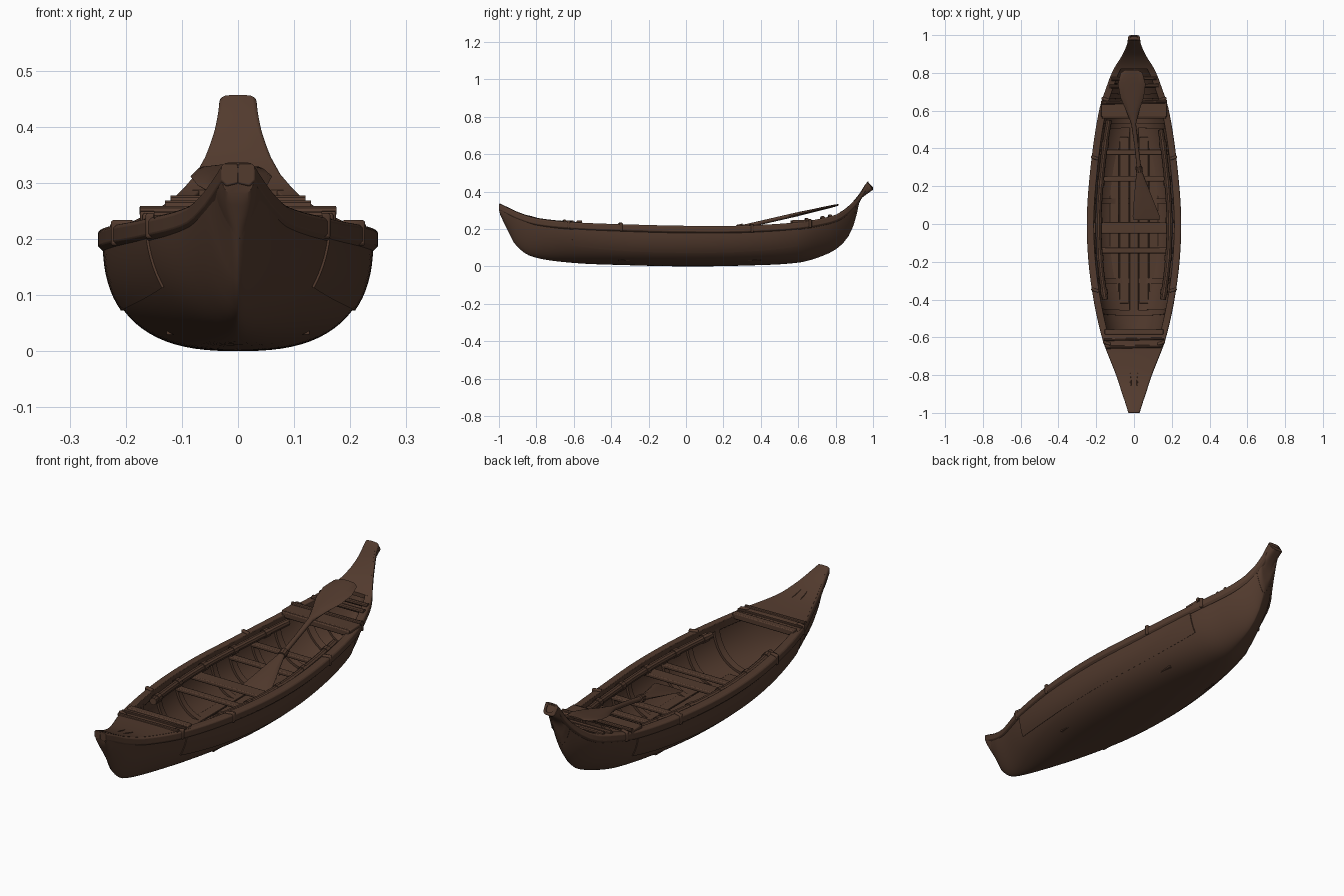
import bpy, bmesh, math
from mathutils import Vector

if "Cube" in bpy.data.objects:
    bpy.data.objects.remove(bpy.data.objects["Cube"])

wood = bpy.data.materials.new("dark_brown_wood")
wood.use_nodes = True
wood.diffuse_color = (0.085, 0.043, 0.027, 1)
wood.node_tree.nodes["Principled BSDF"].inputs["Base Color"].default_value = wood.diffuse_color
wood.node_tree.nodes["Principled BSDF"].inputs["Roughness"].default_value = 0.8

# Stations: sheer y, half width, sheer z, keel y, keel z, section fullness
STATIONS = [
    (-1, .03, .335, -.995, .28, 3), (-.95, .045, .312, -.957, .2, 1.4),
    (-.9, .062, .288, -.915, .12, 1.4), (-.8, .095, .257, -.83, .055, 1.5),
    (-.6, .17, .236, -.62, .02, 1.9), (-.3, .23, .224, -.3, .006, 2.5),
    (0, .25, .217, 0, 0, 2.6), (.3, .23, .218, .3, .004, 2.5),
    (.6, .185, .236, .6, .02, 2), (.75, .137, .262, .74, .06, 1.6),
    (.82, .108, .285, .82, .105, 1.4), (.88, .07, .33, .88, .18, 1.4),
    (.93, .045, .39, .913, .28, 1.6), (.955, .036, .43, .935, .36, 3),
    (.975, .033, .455, 1, .41, 4)]


def station(y):
    """Smoothly interpolated station at sheer position y."""
    S, last = STATIONS, len(STATIONS) - 1
    i = max(k for k in range(last) if k == 0 or S[k][0] <= y)
    h = S[i + 1][0] - S[i][0]
    t = (y - S[i][0]) / h

    def slope(k, c):
        a, b = S[max(k - 1, 0)], S[min(k + 1, last)]
        return (b[c] - a[c]) / (b[0] - a[0]) * h
    out = []
    for c in range(6):
        p, q, m, n = S[i][c], S[i + 1][c], slope(i, c), slope(i + 1, c)
        out.append(p + m * t + (3 * (q - p) - 2 * m - n) * t**2 + (2 * (p - q) + m + n) * t**3)
    return out


def skin(y, a, inset=0):
    """Point on the hull; a runs from -1 (one rim) over 0 (keel) to 1."""
    ys, w, zs, yk, zk, n = station(y)
    inset = min(inset, .4 * w)
    ang = abs(a) * math.pi / 2
    x = math.sin(ang) ** (2 / n) * (.95 * w - inset)
    f = 1 - max(math.cos(ang), 0) ** (2 / n)
    zk += inset
    return Vector((math.copysign(x, a), yk + (ys - yk) * f, zk + (zs - .008 - zk) * f))


def span(a, b, n):
    return [a + (b - a) * i / n for i in range(n + 1)]


def finish(name, bm, bevel=0, angle=35):
    bmesh.ops.recalc_face_normals(bm, faces=bm.faces)
    me = bpy.data.meshes.new(name)
    bm.to_mesh(me)
    bm.free()
    ob = bpy.data.objects.new(name, me)
    bpy.context.collection.objects.link(ob)
    me.materials.append(wood)
    bpy.ops.object.select_all(action='DESELECT')
    ob.select_set(True)
    bpy.context.view_layer.objects.active = ob
    bpy.ops.object.shade_smooth_by_angle(angle=math.radians(angle))
    if bevel:
        mod = ob.modifiers.new("soft_edges", 'BEVEL')
        mod.width, mod.segments = bevel, 2
    return ob


def loft(name, rings, bevel=0, angle=35):
    """Closed solid through a list of closed rings."""
    bm = bmesh.new()
    rows = [[bm.verts.new(p) for p in r] for r in rings]
    n = len(rows[0])
    for r, s in zip(rows, rows[1:]):
        for k in range(n):
            bm.faces.new((r[k], r[(k + 1) % n], s[(k + 1) % n], s[k]))
    bm.faces.new(rows[0])
    bm.faces.new(rows[-1])
    return finish(name, bm, bevel, angle)


def box(name, centre, size, bevel=.004, turn=0):
    bm = bmesh.new()
    bmesh.ops.create_cube(bm, size=1)
    for v in bm.verts:
        v.co = Vector(a * b for a, b in zip(v.co, size))
    ob = finish(name, bm, bevel)
    ob.location, ob.rotation_euler.z = centre, turn
    return ob


def tube(name, points, radii, sides=10):
    """Round pole through points."""
    rings = []
    for i, p in enumerate(points):
        d = (points[min(i + 1, len(points) - 1)] - points[max(i - 1, 0)]).normalized()
        u = d.cross(Vector((0, 0, 1))).normalized()
        v = u.cross(d)
        rings.append([p + radii[i] * (u * math.cos(t) + v * math.sin(t))
                      for t in span(0, 2 * math.pi, sides)[:-1]])
    return loft(name, rings)


def shell(name, ys, arc, outer, inner):
    """Thick strip of hull skin between two insets."""
    return loft(name, [[skin(y, a, outer) for a in arc] +
                       [skin(y, a, inner) for a in reversed(arc)] for y in ys])


# Hull, with solid stems at both tips
ARC = span(-1, 1, 40)
LONG = span(-1, .9, 60) + span(.9, .975, 8)[1:]
shell("hull", LONG, ARC, 0, .018)
for name, ys in (("front_stem", span(-1, -.95, 4)), ("back_stem", span(.91, .975, 8))):
    loft(name, [[skin(y, a, -.001) for a in ARC] for y in ys], .002)

# Gunwales and raised upper planks on each side
for side, label in ((1, "left"), (-1, "right")):
    rings = []
    for y in LONG:
        ys, w, zs = station(y)[:3]
        inner = max(w - .038, 0)
        rings.append([(side * x, ys, z) for x, z in
                      ((inner, zs), (w - .006, zs), (w, zs - .006), (w, zs - .03),
                       (w - .01, zs - .04), (inner, zs - .035))])
    loft(label + "_gunwale", rings, .002)
    shell(label + "_upper_plank", span(-.6, .6, 30),
          [side * a for a in span(.62, .98, 8)], -.004, .002)

# End decks following the sheer, slightly crowned
for name, a, b in (("front_deck", -.998, -.58), ("back_deck", .82, .974)):
    rings = []
    for y in span(a, b, 16):
        ys, w, zs = station(y)[:3]
        top = [(t * (w - .008), ys, zs + .003 - .002 * t * t) for t in span(-1, 1, 8)]
        rings.append(top + [(x, y2, z - .018) for x, y2, z in reversed(top)])
    loft(name, rings)

# Raised splinters on the decks
for x in (-.018, .018):
    tube("front_deck_ridge", [Vector((x * k, y, station(y)[2] + .001)) for k, y in
                              ((.8, -.87), (1, -.83), (1.2, -.78))], (.001, .005, .001), 6)

# Ribs and floor boards inside
for y in (-.46, -.3, -.14, .12, .24, .38, .52, .68, .76):
    shell("rib", (y - .014, y + .014), span(-.96, .96, 28), .012, .028)
for i in range(-2, 3):
    half = .5 - .06 * abs(i)
    box("floor_board", (i * .052, .02, .034), (.047, 2 * half, .01), .002)

# Cross benches, wide back board and round cross bars
for y, depth, z in ((-.02, .06, .165), (-.14, .03, .15), (.24, .03, .15), (.38, .03, .16)):
    box("cross_bench", (0, y, z), (2 * station(y)[1] - .05, depth, .016))
box("back_board", (0, .605, .24), (.35, .075, .018))
box("back_board_lip", (0, .565, .233), (.34, .014, .026))
box("front_deck_beam", (0, -.57, .232), (.31, .03, .026))
for name, y, z, half, r in (("front_cross_bar", -.65, .242, .15, .008),
                            ("front_cross_bar", -.61, .24, .16, .006),
                            ("back_cross_bar", .645, .25, .175, .009),
                            ("back_cross_bar", .73, .258, .13, .011),
                            ("back_cross_bar", .77, .268, .12, .01)):
    tube(name, [Vector((x, y + .02 * x, z)) for x in (-half, half)], (r, r))

# Long poles stowed along each side, with bindings
for side, label, back in ((1, "left", .5), (-1, "right", .55)):
    def rail(y):
        return Vector((side * (station(y)[1] - .062), y, .195 + .05 * y * y))
    tube(label + "_pole", [rail(y) for y in span(-.4, back, 20)], [.016] * 21)
    for y in (-.36, -.18, .02, .22, .42):
        tube(label + "_pole_binding", [rail(y - .014), rail(y + .014)], (.02, .02))
    # Lashings around the gunwale
    for y in (-.63, -.35, .35, .66):
        w, zs = station(y)[1:3]
        box(label + "_gunwale_lashing", (side * (w - .017), y, zs - .015),
            (.042, .016, .046), .005, side * .3)

# Double paddle resting on the back bars: y, x, half width, half thickness
PADDLE = [(.815, -.013, .035, .004), (.80, -.013, .058, .006), (.74, -.012, .073, .008),
          (.67, -.01, .062, .009), (.6, -.007, .035, .011), (.53, -.002, .013, .011),
          (.4, .015, .011, .011), (.29, .027, .012, .011), (.25, .032, .022, .01),
          (.15, .047, .046, .008), (.04, .065, .072, .006), (.022, .066, .068, .004)]
rings = []
for y, x, half, thick in PADDLE:
    z = .222 + .23 * (y - .35)
    rings.append([(x + half * math.cos(t), y, z + thick * math.sin(t))
                  for t in span(0, 2 * math.pi, 12)[:-1]])
loft("paddle", rings, 0, 50)
tube("paddle_grip", [Vector((.029, .275, .205)), Vector((.025, .305, .212))], (.018, .018))
